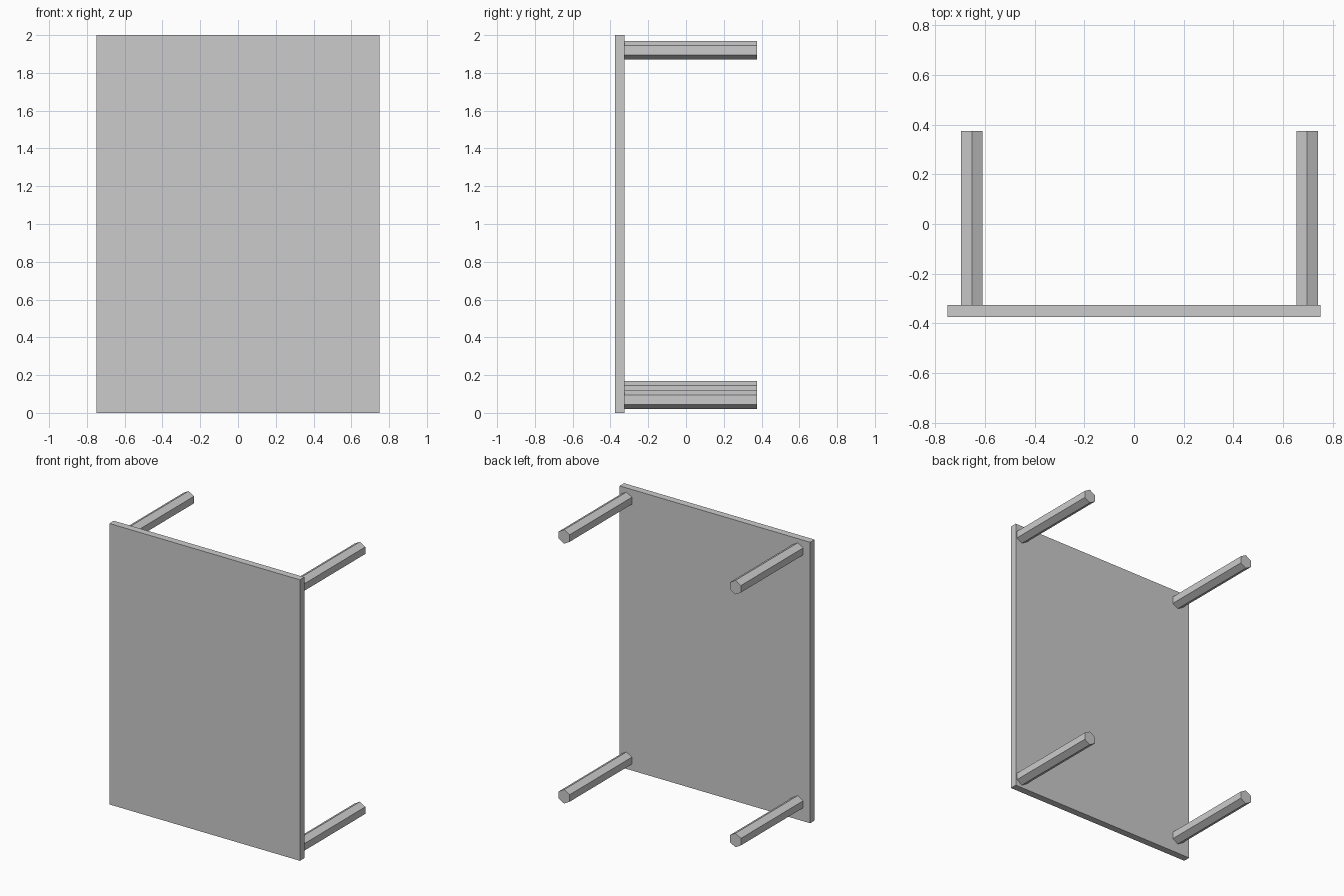
import bpy, bmesh
from math import sin, cos, tau

if "Cube" in bpy.data.objects:
    bpy.data.objects.remove(bpy.data.objects["Cube"])


def make_object(name, bm):
    bmesh.ops.recalc_face_normals(bm, faces=bm.faces)
    mesh = bpy.data.meshes.new(name)
    bm.to_mesh(mesh)
    bm.free()
    obj = bpy.data.objects.new(name, mesh)
    bpy.context.collection.objects.link(obj)
    return obj


def box(name, size, centre):
    bm = bmesh.new()
    bmesh.ops.create_cube(bm, size=1)
    bmesh.ops.scale(bm, vec=size, verts=bm.verts)
    obj = make_object(name, bm)
    obj.location = centre
    return obj


def hex_leg(name, x, z, radius=0.05, y0=-0.325, y1=0.375):
    # Hexagon with a corner pointing up, extruded along y
    bm = bmesh.new()
    ring = [bm.verts.new((radius * sin(i * tau / 6), 0, radius * cos(i * tau / 6)))
            for i in range(6)]
    base = bm.faces.new(ring)
    out = bmesh.ops.extrude_face_region(bm, geom=[base], use_keep_orig=True)
    top = [g for g in out["geom"] if isinstance(g, bmesh.types.BMVert)]
    bmesh.ops.translate(bm, vec=(0, y1 - y0, 0), verts=top)
    obj = make_object(name, bm)
    obj.location = (x, y0, z)
    return obj


# Table top, standing upright on its short edge
box("table_top", (1.5, 0.05, 2.0), (0, -0.35, 1.0))

# Four legs, slightly unevenly placed
legs = {
    "upper_left_leg": (-0.652, 1.92),
    "upper_right_leg": (0.697, 1.92),
    "lower_left_leg": (-0.652, 0.12),
    "lower_right_leg": (0.697, 0.07),
}
for name, (x, z) in legs.items():
    hex_leg(name, x, z)
